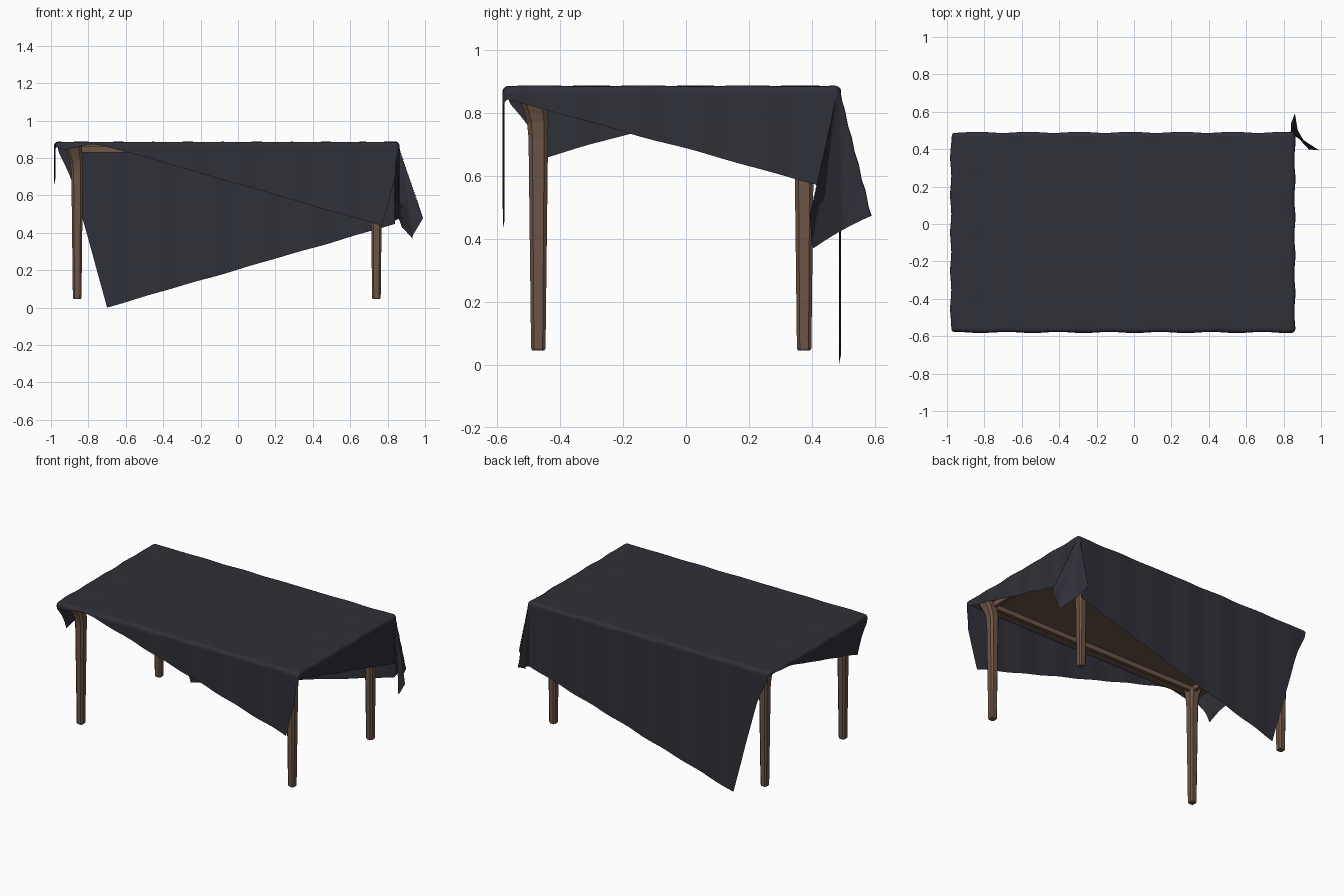
import bpy, bmesh, math
from mathutils import Vector

if "Cube" in bpy.data.objects:
    bpy.data.objects.remove(bpy.data.objects["Cube"])

def mat(name, c):
    m = bpy.data.materials.new(name)
    m.diffuse_color = (*c, 1)
    m.use_nodes = True
    m.node_tree.nodes["Principled BSDF"].inputs["Base Color"].default_value = m.diffuse_color
    return m

WOOD = mat("brown wood", (0.150, 0.092, 0.062))
CLOTH = mat("charcoal cloth", (0.029, 0.029, 0.040))
CX, CY = -0.06, -0.047          # table centre
X0, X1, Y0, Y1 = -0.98, 0.86, -0.58, 0.49   # cloth folds over these edges
TOP, R = 0.886, 0.02            # cloth height and bend radius

def finish(name, bm, material):
    bmesh.ops.recalc_face_normals(bm, faces=bm.faces)
    me = bpy.data.meshes.new(name)
    bm.to_mesh(me)
    bm.free()
    ob = bpy.data.objects.new(name, me)
    bpy.context.collection.objects.link(ob)
    me.materials.append(material)
    return ob

def box(name, lo, hi):
    bm = bmesh.new()
    bmesh.ops.create_cube(bm, size=1)
    for v in bm.verts:
        v.co = [(a + b) / 2 + c * (b - a) for a, b, c in zip(lo, hi, v.co)]
    return finish(name, bm, WOOD)

# Chamfered leg, flaring outwards at the top
SECTIONS = [(0.045, 0.019, 0), (0.052, 0.023, 0), (0.72, 0.031, 0), (0.77, 0.034, 0.002),
            (0.80, 0.037, 0.007), (0.83, 0.041, 0.014), (0.868, 0.048, 0.024)]

def leg(name, sx, sy):
    bm = bmesh.new()
    rings = []
    for z, h, out in SECTIONS:
        x, y, c = CX + sx * (0.80 + out), CY + sy * (0.4225 + out), h * 0.6
        rings.append([bm.verts.new((x + a, y + b, z)) for a, b in
                      ((h, -c), (h, c), (c, h), (-c, h), (-h, c), (-h, -c), (-c, -h), (c, -h))])
    for a, b in zip(rings, rings[1:]):
        for i in range(8):
            j = (i + 1) % 8
            bm.faces.new((a[i], a[j], b[j], b[i]))
    bm.faces.new(rings[0])
    bm.faces.new(rings[-1])
    finish(name, bm, WOOD)

for sx, nx in ((-1, "left"), (1, "right")):
    for sy, ny in ((-1, "front"), (1, "back")):
        leg(f"{ny}_{nx}_leg", sx, sy)

# Rails between the legs and the table top
for s, n in ((-1, "front"), (1, "back")):
    y = CY + s * 0.4225
    box(n + "_rail", (CX - 0.80, y - 0.012, 0.83), (CX + 0.80, y + 0.012, 0.868))
for s, n in ((-1, "left"), (1, "right")):
    x = CX + s * 0.80
    box(n + "_rail", (x - 0.012, CY - 0.4225, 0.83), (x + 0.012, CY + 0.4225, 0.868))
box("table_top", (X0 + 0.012, Y0 + 0.012, 0.862), (X1 - 0.012, Y1 - 0.012, 0.876))

# Cloth: a flat turned rectangle, folded over the table edges
LEFT, FRONT, BACK = Vector((-1.20, -0.45)), Vector((0.77, -1.02)), Vector((-0.70, 1.366))
# Horizontal lean of the bunched corner by angle: (degrees, x, y)
LEAN = [(0, 0, 0), (13, 0.12, -0.10), (27, 0.32, -0.21), (36, 0.155, -0.17),
        (51, 0.05, 0.03), (68, 0.03, 0.25), (80, -0.01, 0.12), (90, 0, 0)]

def lean(deg):
    for (a, ax, ay), (b, bx, by) in zip(LEAN, LEAN[1:]):
        if deg <= b:
            t = (deg - a) / (b - a)
            return ax + (bx - ax) * t, ay + (by - ay) * t
    return 0, 0

def bend(s):
    """Outward and downward travel after length s past the start of a fold."""
    if s < R * math.pi / 2:
        return R * math.sin(s / R), R * (1 - math.cos(s / R))
    return R, R + s - R * math.pi / 2

def drape(x, y):
    cx = min(max(x, X0 + R), X1 - R)
    cy = min(max(y, Y0 + R), Y1 - R)
    ex, ey = x - cx, y - cy
    r = math.hypot(ex, ey)
    edge = max(abs(x - CX) / 0.92, abs(y - CY) / 0.535)
    wave = 0.002 * math.sin(17 * x + 3) * math.sin(19 * y + 1) * min(edge, 1) ** 4
    if r < 1e-9:
        return Vector((x, y, TOP + wave))
    out, down = bend(r)
    ripple = 0.003 * math.sin(23 * cx + 31 * cy) * min(r / R, 1)
    px, py = cx + ex / r * (out + ripple), cy + ey / r * (out + ripple)
    if ex > 0 and ey > 0:
        lx, ly = lean(math.degrees(math.atan2(ey, ex)))
        free = max(0, down - R)
        px, py = px + lx * free, py + ly * free
        down = R + free * math.sqrt(1 - lx * lx - ly * ly) if free else down
    return Vector((px, py, TOP - down + wave))

NU, NV = 200, 184
bm = bmesh.new()
grid = []
for i in range(NU + 1):
    row = []
    for j in range(NV + 1):
        u, v = i / NU, j / NV
        p = LEFT + (FRONT - LEFT) * u + (BACK - LEFT) * v
        # the edge bows out a little so the two left table corners stay covered
        p.y -= 0.085 * math.exp(-((p.x + 0.95) / 0.13) ** 2) * (1 - v) ** 6
        p.x -= 0.035 * math.exp(-((p.y - 0.49) / 0.13) ** 2) * (1 - u) ** 6
        row.append(bm.verts.new(drape(p.x, p.y)))
    grid.append(row)
for i in range(NU):
    for j in range(NV):
        bm.faces.new((grid[i][j], grid[i + 1][j], grid[i + 1][j + 1], grid[i][j + 1]))
low = min(v.co.z for v in bm.verts)
for v in bm.verts:              # lowest cloth corner touches the floor
    if v.co.z < 0:
        v.co.z = 0
for f in bm.faces:
    f.smooth = True
cloth = finish("tablecloth", bm, CLOTH)
